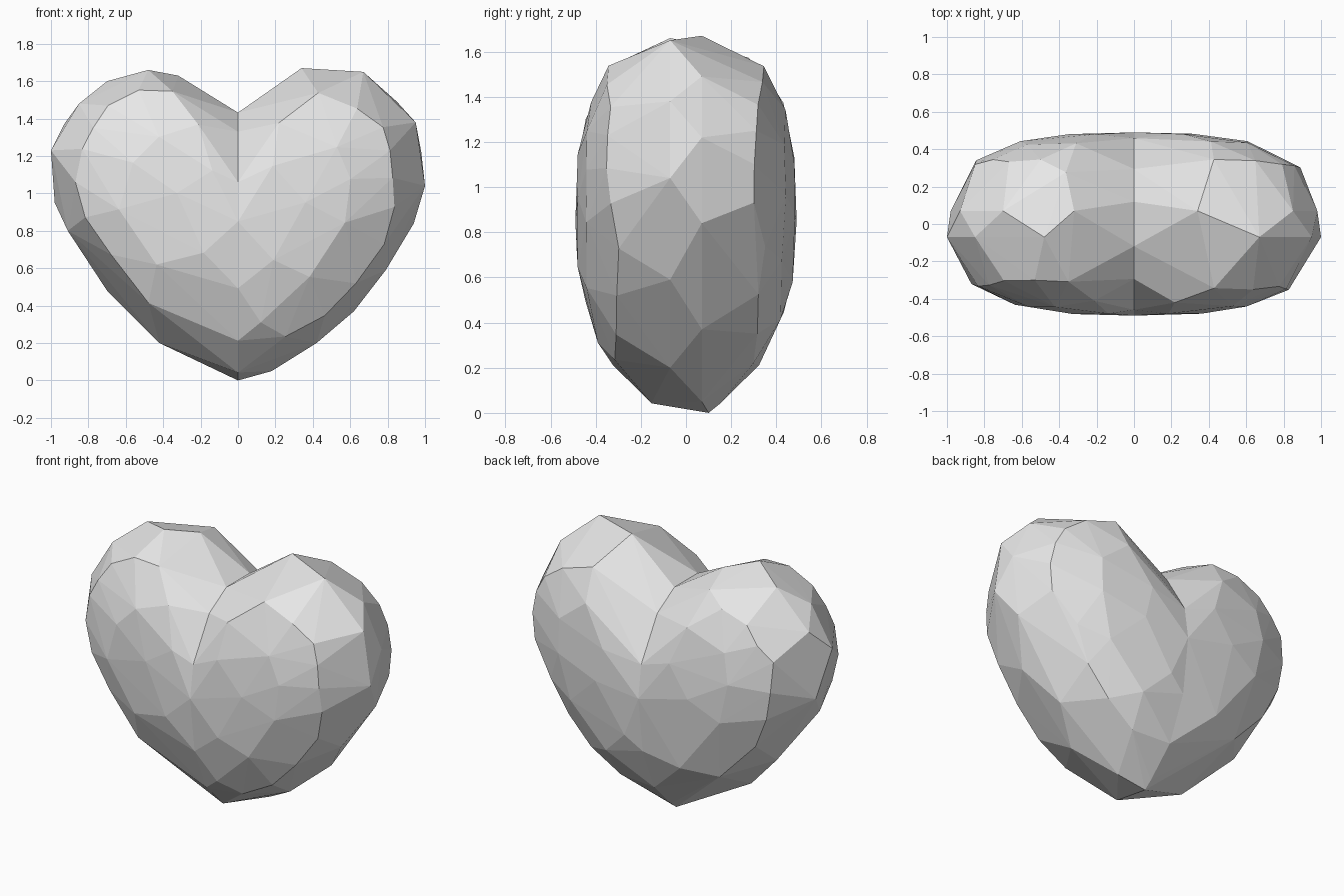
import bpy, bmesh, random

cube = bpy.data.objects.get("Cube")
if cube:
    bpy.data.objects.remove(cube, do_unlink=True)
random.seed(4)

MID, DEPTH, TOP = 0.85, 0.49, 1.45

# Front outlines of the two lobes, from notch to tip
LEFT = [(.34, 1.67), (.67, 1.65), (.85, 1.49), (.95, 1.38), (.98, 1.22), (1, 1.04),
        (.94, .84), (.79, .59), (.62, .37), (.42, .2), (.18, .05)]
RIGHT = [(-.32, 1.63), (-.48, 1.66), (-.7, 1.6), (-.85, 1.48), (-.93, 1.37), (-1, 1.23),
         (-.98, .95), (-.91, .8), (-.7, .48), (-.42, .2)]


def swell(x, z, s, side):
    """Outline point pulled towards the middle by s and pushed out in depth."""
    p = 2 + 0.8 * min(1, abs(x) / 0.5)
    y = side * DEPTH * max(0, 1 - s ** p) ** (1 / p)
    return (x * s, y, MID + (z - MID) * s)


def seam_points():
    """Crease and centre line shared by both lobes."""
    pts = [(0, 0.1, 0)]
    for side in (-1, 1):
        pts += [swell(0, TOP, s, side) for s in (0, .35, .8, .97)]
        pts += [swell(0, 0, s, side) for s in (.42, .75, .95)]
    return pts


def lobe_points(outline):
    pts = [(x, 0.07 * (-1) ** i, z) for i, (x, z) in enumerate(outline)]
    mids = [((a[0] + b[0]) / 2, (a[1] + b[1]) / 2) for a, b in zip(outline, outline[1:])]
    for side in (-1, 1):
        start = (side + 1) // 2
        for ring, s in ((mids, .87), (outline[start::2], .64), (mids[start::4], .34)):
            for x, z in ring:
                if abs(x * s) > 0.1:
                    pts.append(swell(x, z, s + random.uniform(-.04, .04), side))
    return pts


# Each lobe is a faceted hull, open along the shared centre plane
bm = bmesh.new()
for outline in (LEFT, RIGHT):
    verts = [bm.verts.new(p) for p in seam_points() + lobe_points(outline)]
    bmesh.ops.convex_hull(bm, input=verts)
    inner = [f for f in bm.faces if all(abs(v.co.x) < 1e-4 for v in f.verts)]
    bmesh.ops.delete(bm, geom=inner, context='FACES')
bmesh.ops.delete(bm, geom=[v for v in bm.verts if not v.link_faces], context='VERTS')
bmesh.ops.remove_doubles(bm, verts=bm.verts[:], dist=1e-4)
bmesh.ops.recalc_face_normals(bm, faces=bm.faces[:])

mesh = bpy.data.meshes.new("heart")
bm.to_mesh(mesh)
bm.free()
heart = bpy.data.objects.new("heart", mesh)
bpy.context.collection.objects.link(heart)

# Single flat grey
grey = bpy.data.materials.new("light grey")
grey.use_nodes = True
colour = (0.8, 0.8, 0.8, 1)
grey.diffuse_color = colour
grey.node_tree.nodes["Principled BSDF"].inputs["Base Color"].default_value = colour
mesh.materials.append(grey)
